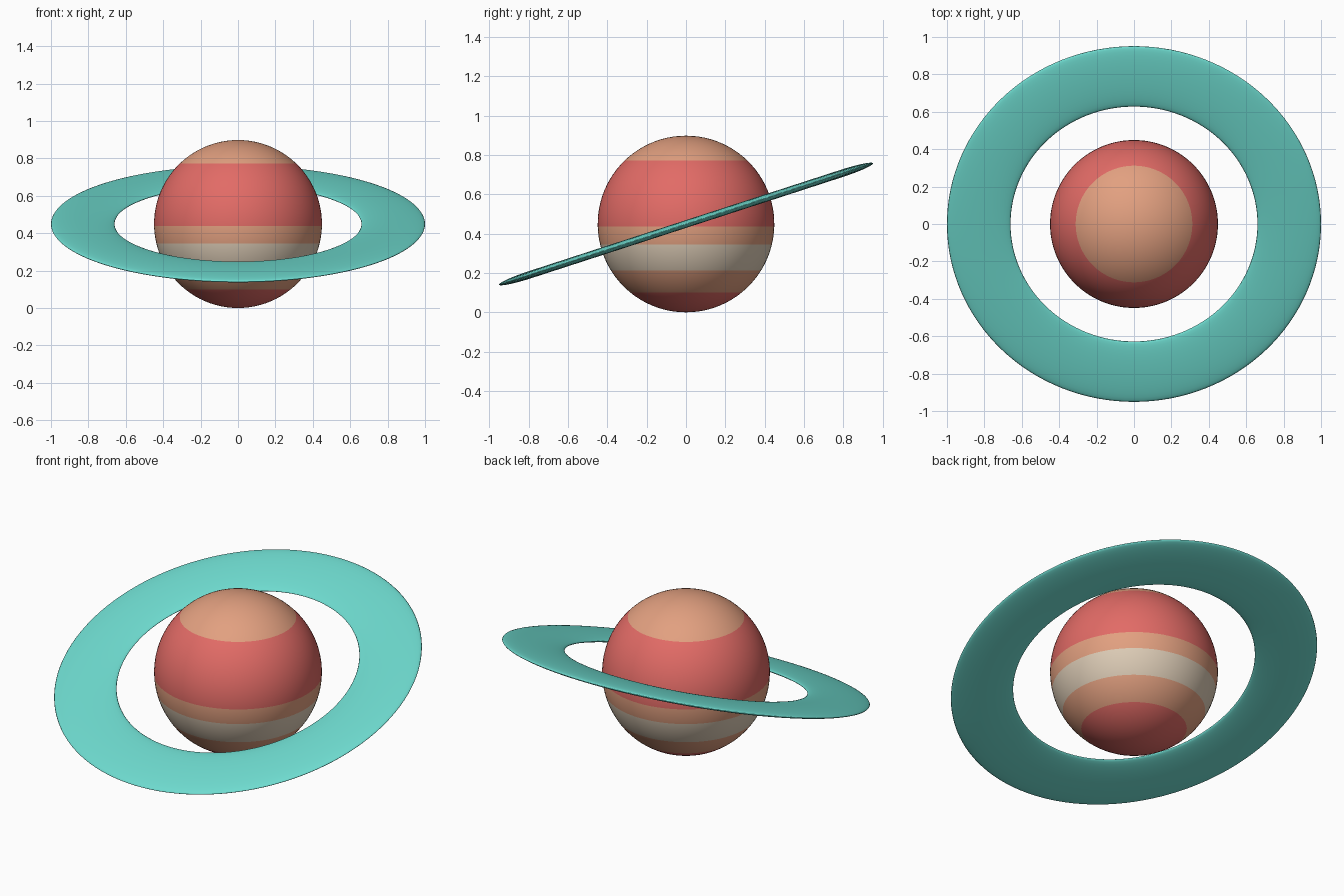
import bpy, bmesh, math
from mathutils import Matrix

default = bpy.data.objects.get("Cube")
if default:
    bpy.data.objects.remove(default)

RADIUS = 0.449
TILT = math.radians(18)


def material(name, rgb):
    # Convert display colour to linear
    color = [((c / 255 + 0.055) / 1.055) ** 2.4 for c in rgb] + [1]
    mat = bpy.data.materials.new(name)
    mat.use_nodes = True
    mat.diffuse_color = color
    mat.node_tree.nodes["Principled BSDF"].inputs["Base Color"].default_value = color
    return mat


def lathe(name, profile, closed, steps, mats):
    """Revolve (radius, height) points around the z axis."""
    bm = bmesh.new()
    verts = [bm.verts.new((r, 0, z)) for r, z in profile]
    edges = [bm.edges.new(pair) for pair in zip(verts, verts[1:])]
    if closed:
        edges.append(bm.edges.new((verts[-1], verts[0])))
    bmesh.ops.spin(bm, geom=verts + edges, cent=(0, 0, 0), axis=(0, 0, 1),
                   angle=math.tau, steps=steps, use_duplicate=False)
    bmesh.ops.remove_doubles(bm, verts=bm.verts, dist=0.0001)
    bmesh.ops.recalc_face_normals(bm, faces=bm.faces)
    for face in bm.faces:
        face.smooth = True
    mesh = bpy.data.meshes.new(name)
    bm.to_mesh(mesh)
    bm.free()
    for mat in mats:
        mesh.materials.append(mat)
    obj = bpy.data.objects.new(name, mesh)
    bpy.context.collection.objects.link(obj)
    return obj


red = material("coral red", (226, 107, 102))
tan = material("warm tan", (226, 160, 128))
cream = material("pale cream", (222, 205, 183))
teal = material("teal", (110, 219, 207))

# Planet: latitude rows are fitted between the band edges (z relative to centre)
limits = [-RADIUS, -0.349, -0.237, -0.104, -0.012, 0.323, RADIUS]
band_colors = [0, 1, 2, 1, 0, 1]
lats = [math.asin(z / RADIUS) for z in limits]
rows = [lats[0]]
for low, high in zip(lats, lats[1:]):
    count = max(2, round((high - low) / math.radians(4)))
    rows += [low + (high - low) * i / count for i in range(1, count + 1)]
profile = [(RADIUS * math.cos(a), RADIUS * math.sin(a)) for a in rows]
planet = lathe("planet", profile, False, 96, [red, tan, cream])
for poly in planet.data.polygons:
    band = sum(poly.center.z > z for z in limits[1:-1])
    poly.material_index = band_colors[band]
planet.location.z = RADIUS

# Ring: thin elliptical section, tilted up at the back
section = [(0.83 + 0.17 * math.cos(math.tau * i / 32),
            0.019 * math.sin(math.tau * i / 32)) for i in range(32)]
ring = lathe("planet_ring", section, True, 128, [teal])
ring.matrix_world = Matrix.Translation((0, 0, RADIUS)) @ Matrix.Rotation(TILT, 4, "X")
